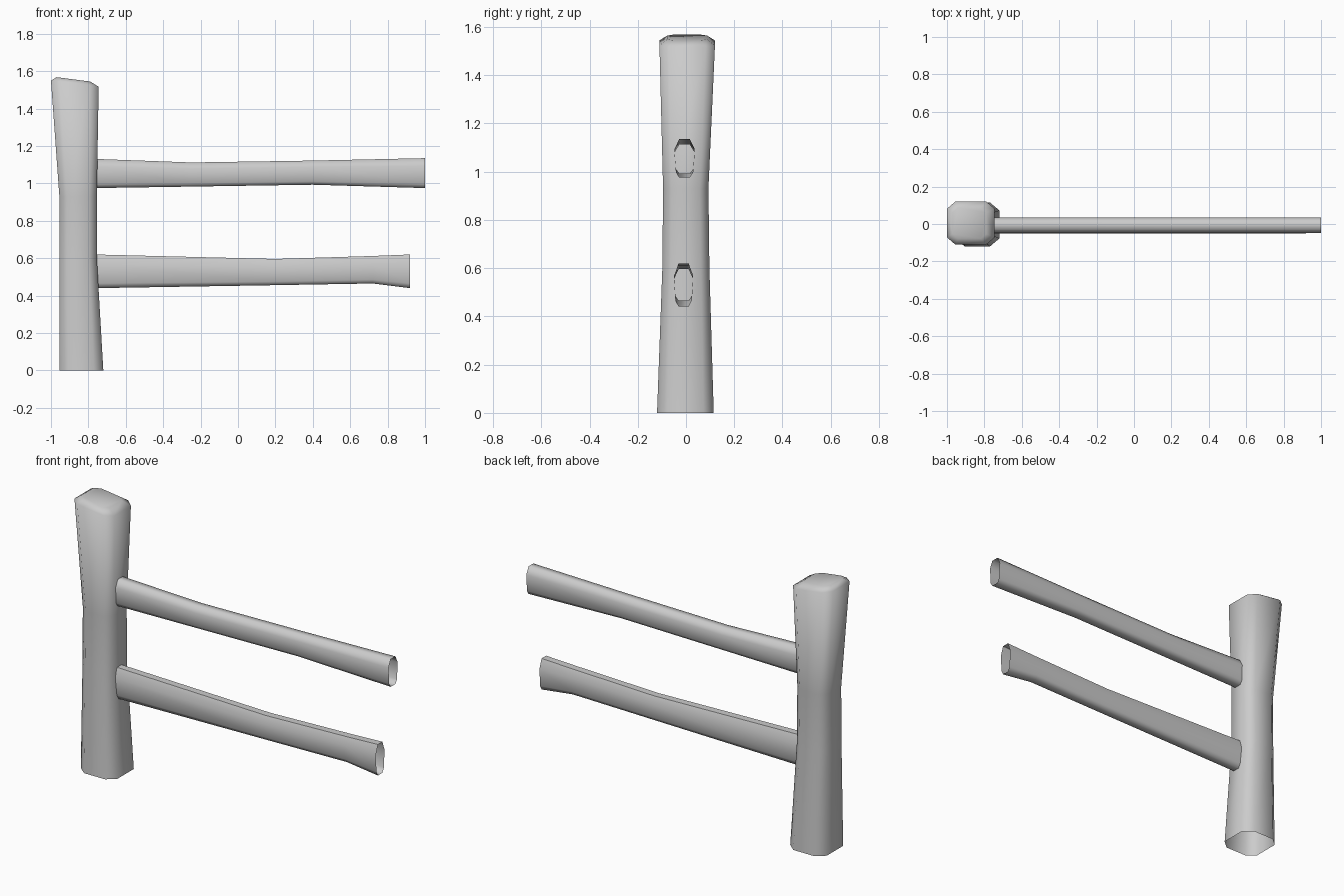
import bpy, bmesh
from math import radians

if "Cube" in bpy.data.objects:
    bpy.data.objects.remove(bpy.data.objects["Cube"])


def loft(name, rings, cap_end=False):
    """Skin a list of equal-length point rings into one open shell."""
    bm = bmesh.new()
    loops = [[bm.verts.new(p) for p in ring] for ring in rings]
    for a, b in zip(loops, loops[1:]):
        n = len(a)
        for i in range(n):
            j = (i + 1) % n
            bm.faces.new((a[i], a[j], b[j], b[i]))
    if cap_end:
        bm.faces.new(loops[-1])
    bmesh.ops.recalc_face_normals(bm, faces=bm.faces[:])
    mesh = bpy.data.meshes.new(name)
    bm.to_mesh(mesh)
    bm.free()
    obj = bpy.data.objects.new(name, mesh)
    bpy.context.collection.objects.link(obj)
    bpy.ops.object.select_all(action='DESELECT')
    obj.select_set(True)
    bpy.context.view_layer.objects.active = obj
    bpy.ops.object.shade_smooth_by_angle(angle=radians(65))
    return obj


def post_ring(z, x0, x1, y0, y1, c=0.042, tilt=0.0):
    """Rectangle with cut corners; tilt lowers the side facing the rails."""
    d = c * 0.85
    pts = [(x0 + c, y0), (x1 - c, y0), (x1, y0 + d), (x1, y1 - d),
           (x1 - c, y1), (x0 + c, y1), (x0, y1 - d), (x0, y0 + d)]
    return [(x, y, z - tilt * (x - x0)) for x, y in pts]


# Gate post: hand-hewn, waisted in the middle, open underneath, slanted top
loft("post", [
    post_ring(0.0, -0.955, -0.72, -0.12, 0.115, 0.05),
    post_ring(0.60, -0.955, -0.755, -0.098, 0.097),
    post_ring(0.93, -0.955, -0.755, -0.095, 0.093),
    post_ring(1.55, -1.0, -0.745, -0.11, 0.12, 0.045, 0.13),
    post_ring(1.568, -0.97, -0.79, -0.078, 0.087, 0.03, 0.13),
], cap_end=True)


def rail(name, stations, y0, y1, wide):
    """Hollow rail along x; wide is the height fraction of the widest point."""
    rings = []
    c = (y1 - y0) * 0.24
    for x, z0, z1 in stations:
        h = z1 - z0
        prof = [(y0 + c, z0), (y1 - c, z0),
                (y1 - 0.006, z0 + 0.14 * h), (y1, z0 + wide * h),
                (y1 - c, z1), (y0 + c, z1),
                (y0, z0 + wide * h), (y0 + 0.006, z0 + 0.14 * h)]
        rings.append([(x, y, z) for y, z in prof])
    return loft(name, rings)


# Two worn horizontal rails
rail("upper_rail", [(-0.765, 0.975, 1.131), (-0.25, 0.983, 1.112),
                    (0.40, 0.993, 1.122), (1.0, 0.975, 1.135)],
     -0.048, 0.036, 0.74)
rail("lower_rail", [(-0.765, 0.44, 0.62), (0.20, 0.456, 0.596),
                    (0.72, 0.465, 0.612), (0.92, 0.44, 0.62)],
     -0.05, 0.03, 0.70)
